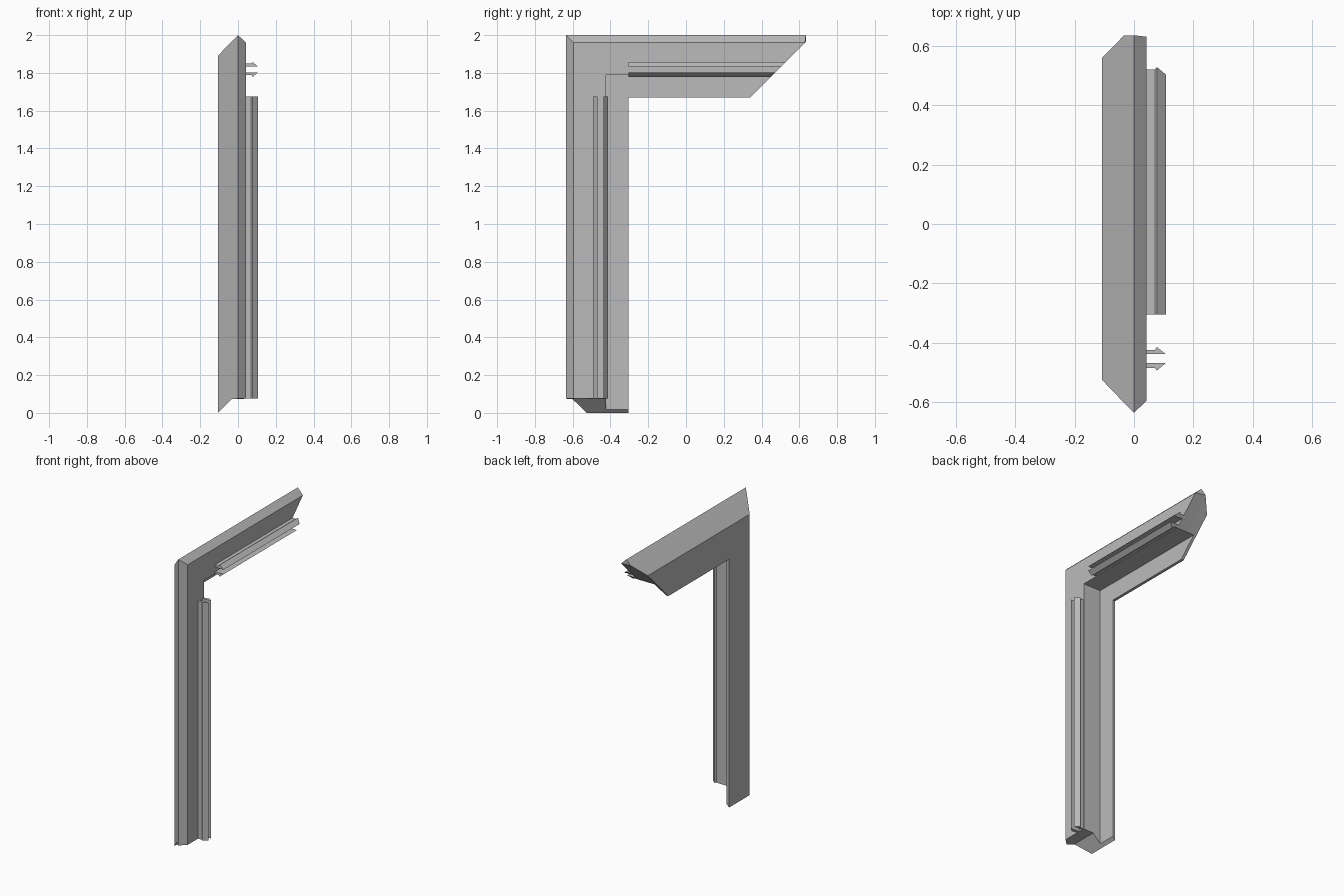
import bpy, bmesh

cube = bpy.data.objects.get("Cube")
if cube:
    bpy.data.objects.remove(cube, do_unlink=True)

FRONT, TOP = -0.635, 2.0

grey = bpy.data.materials.new("plain_grey")
grey.use_nodes = True
colour = (0.5, 0.5, 0.5, 1)
grey.diffuse_color = colour
grey.node_tree.nodes["Principled BSDF"].inputs["Base Color"].default_value = colour


def loft(name, rings, start_caps, end_caps):
    """Join rings of points with quads and close both ends."""
    bm = bmesh.new()
    rows = [[bm.verts.new(p) for p in ring] for ring in rings]
    n = len(rows[0])
    for a, b in zip(rows, rows[1:]):
        for i in range(n):
            j = (i + 1) % n
            bm.faces.new((a[i], a[j], b[j], b[i]))
    for row, caps in ((rows[0], start_caps), (rows[-1], end_caps)):
        for cap in caps:
            bm.faces.new([row[i] for i in cap])
    bmesh.ops.recalc_face_normals(bm, faces=bm.faces)
    mesh = bpy.data.meshes.new(name)
    bm.to_mesh(mesh)
    bm.free()
    mesh.materials.append(grey)
    obj = bpy.data.objects.new(name, mesh)
    bpy.context.collection.objects.link(obj)
    return obj


def mitre(d):
    """Far end of the arm at depth d below its outer edge."""
    return min(-FRONT, 0.67 - d)


# Corner frame: profile of (x, depth from outer edge) swept up and back
profile = [(0.042, 0.04), (0, 0), (-0.033, 0.033), (-0.107, 0.11), (-0.107, 0.33),
           (-0.088, 0.33), (-0.088, 0.212), (-0.033, 0.212), (0.042, 0.212)]
foot = [(x, FRONT + d, max(0, min(0.075, x + 0.107))) for x, d in profile]
corner = [(x, FRONT + d, TOP - d) for x, d in profile]
tip = [(x, mitre(d), TOP - d) for x, d in profile]
loft("corner_frame", [foot, corner, tip],
     [(0, 1, 2, 7, 8), (2, 3, 4, 5, 6, 7)],
     [(0, 1, 2), (0, 2, 7, 8), (2, 3, 4, 5, 6, 7)])

# Barbed clip strips on the post and on the arm
outer_barb = [(0.04, 0.167), (0.107, 0.167), (0.077, 0.142), (0.07, 0.15), (0.04, 0.15)]
inner_barb = [(0.04, 0.197), (0.107, 0.197), (0.077, 0.221), (0.07, 0.211), (0.04, 0.211)]
for label, barb in (("outer", outer_barb), ("inner", inner_barb)):
    cap = [range(len(barb))]
    loft("post_clip_" + label,
         [[(x, FRONT + d, z) for x, d in barb] for z in (0.075, 1.675)], cap, cap)
    loft("arm_clip_" + label,
         [[(x, -0.305, TOP - d) for x, d in barb],
          [(x, mitre(d), TOP - d) for x, d in barb]], cap, cap)
